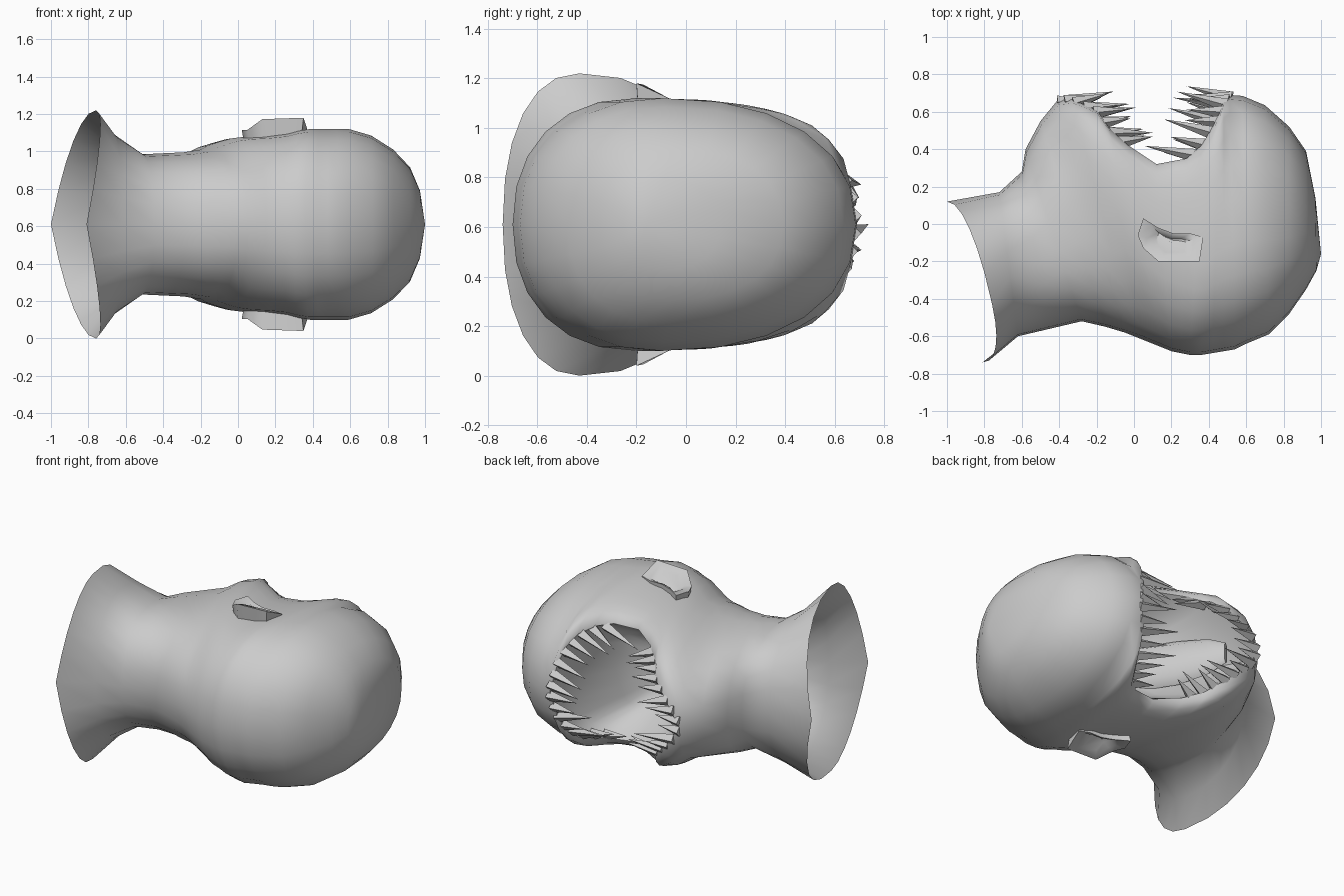
import bpy, bmesh, math, random
from mathutils import Vector, Matrix

if "Cube" in bpy.data.objects:
    bpy.data.objects.remove(bpy.data.objects["Cube"])

random.seed(4)
ZC = 0.61          # height of the symmetry plane
N = 6              # segments per quarter ring
skin_mat = bpy.data.materials.new("plain grey")
skin_mat.diffuse_color = (0.6, 0.6, 0.6, 1)
skin_mat.use_nodes = True
skin_mat.node_tree.nodes["Principled BSDF"].inputs["Base Color"].default_value = skin_mat.diffuse_color


def finish(bm, name, angle=50, recalc=True):
    bmesh.ops.remove_doubles(bm, verts=bm.verts, dist=0.0005)
    if recalc:
        bmesh.ops.recalc_face_normals(bm, faces=bm.faces)
    me = bpy.data.meshes.new(name)
    bm.to_mesh(me)
    bm.free()
    me.materials.append(skin_mat)
    ob = bpy.data.objects.new(name, me)
    bpy.context.collection.objects.link(ob)
    bpy.ops.object.select_all(action='DESELECT')
    ob.select_set(True)
    bpy.context.view_layer.objects.active = ob
    bpy.ops.object.shade_smooth_by_angle(angle=math.radians(angle))
    return ob


def bridge(bm, a, b, closed=False):
    n = len(a)
    for i in range(n if closed else n - 1):
        j = (i + 1) % n
        bm.faces.new((a[i], a[j], b[j], b[i]))


# Rings from neck to crown: face-side x, y, mouth half width, back x, y, half depth
rings = [
    (-1.0, .12, 0, -.81, -.74, .61),
    (-.72, .17, 0, -.62, -.60, .48),
    (-.60, .28, 0, -.45, -.56, .375),
    (-.58, .40, 0, -.28, -.52, .38),
    (-.50, .55, 0, -.15, -.55, .385),
    (-.41, .66, 0, -.05, -.58, .40),
    (-.33, .665, .13, 0, -.60, .42),
    (-.20, .61, .25, .05, -.62, .445),
    (-.13, .51, .31, .10, -.64, .46),
    (-.03, .42, .35, .15, -.66, .47),
    (.12, .32, .37, .20, -.68, .475),
    (.28, .35, .38, .25, -.69, .485),
    (.36, .42, .37, .30, -.70, .50),
    (.42, .52, .34, .36, -.70, .51),
    (.46, .60, .27, .42, -.69, .51),
    (.48, .66, .16, .48, -.68, .51),
    (.51, .69, 0, .54, -.67, .51),
    (.58, .685, 0, .60, -.64, .51),
    (.70, .635, 0, .72, -.59, .475),
    (.83, .52, 0, .83, -.48, .40),
    (.92, .39, 0, .92, -.35, .305),
    (.97, .14, 0, .975, -.25, .18),
]
# Where along each ring the widest point lies
widest = {0: .64, 6: .5, 7: .44, 8: .42, 9: .42, 10: .45, 11: .5, 12: .55}
FIRST, LAST = 5, 16     # rings bounding the mouth


def ring_points(k):
    fx, fy, w, bx, by, h = rings[k]
    m, e = widest.get(k, .59), 2 / 2.25
    half = []
    for i in range(2 * N + 1):
        a = math.pi / 2 * i / N
        c, sn = abs(math.cos(a)) ** e, abs(math.sin(a)) ** e
        if i == N:
            c, sn = 0, 1
        if i <= N:
            s, z = m * (1 - c), w + (h - w) * sn
        else:
            s, z = m + (1 - m) * c, h * sn
        if i == 2 * N:
            z = 0
        bow = .12 * (z / h) if k == 0 else 0
        half.append((fx + (bx - fx) * s + bow, fy + (by - fy) * s, z))
    return ([Vector((x, y, ZC + z)) for x, y, z in half]
            + [Vector((x, y, ZC - z)) for x, y, z in half[-2::-1]])


# Head and flared open neck
bm = bmesh.new()
prev = None
for k in range(len(rings)):
    cur = [bm.verts.new(p) for p in ring_points(k)]
    if prev:
        bridge(bm, prev, cur)
    prev = cur
tip = bm.verts.new((1, -.16, ZC))
for a, b in zip(prev, prev[1:]):
    bm.faces.new((a, b, tip))
finish(bm, "head_and_neck", 60)

# Mouth lining: pocket running from the lips to the throat
lip = [Vector(r[:3]) for r in rings[FIRST:LAST + 1]]
loop = lip + [Vector((p.x, p.y, -p.z)) for p in lip[-2:0:-1]]
bm = bmesh.new()
prev = None
for fx, fy, fz in ((1, 1, 1), (1, .75, .88), (.65, .3, .65), (.3, .05, .35)):
    cur = [bm.verts.new((.1 + (p.x - .1) * fx, p.y * fy, ZC + p.z * fz)) for p in loop]
    if prev:
        bridge(bm, prev, cur, True)
    prev = cur
bm.faces.new(prev)
bmesh.ops.recalc_face_normals(bm, faces=bm.faces)
cap = min(bm.faces, key=lambda f: f.calc_center_median().y)
if cap.normal.y < 0:    # make the pocket face the mouth opening
    bmesh.ops.reverse_faces(bm, faces=bm.faces)
finish(bm, "mouth_lining", 60, recalc=False)

# Tongue: tapered slab lying on the lower jaw
bm = bmesh.new()
prev = None
for x, y, w, t in ((0, .05, .15, .05), (-.13, .25, .15, .04),
                   (-.22, .43, .12, .03), (-.27, .53, .07, .015)):
    cur = [bm.verts.new((x + dx * t, y + dx * t * .5, ZC + dz * w))
           for dx, dz in ((-1, -.8), (-1, .8), (0, 1), (1, .7), (1, -.7), (0, -1))]
    if prev:
        bridge(bm, prev, cur, True)
    else:
        bm.faces.new(cur)
    prev = cur
bm.faces.new(prev)
finish(bm, "tongue", 50)


def along(path, t):
    lens = [(b - a).length for a, b in zip(path, path[1:])]
    d = t * sum(lens)
    for a, b, l in zip(path, path[1:], lens):
        if d <= l:
            return a.lerp(b, d / l)
        d -= l
    return path[-1].copy()


# Teeth: jagged four-sided spikes along each lip
def teeth(name, path, count, direction, length):
    bm = bmesh.new()
    for side in (1, -1):
        for i in range(count):
            p = along(path, (i + .5) / count)
            u = Vector((direction, random.uniform(0, .3), -.25 * p.z / .3
                        + random.uniform(-.15, .15))).normalized()
            ln = length * random.uniform(.6, 1.1)
            p = Vector((p.x - direction * .02, p.y - .01, p.z * .95))
            c = p + u * ln / 2
            c.z = ZC + side * c.z
            u.z *= side
            mat = Matrix.Translation(c) @ u.to_track_quat('Z', 'Y').to_matrix().to_4x4()
            bmesh.ops.create_cone(bm, cap_ends=True, segments=4, radius1=.036,
                                  radius2=0, depth=ln, matrix=mat)
    finish(bm, name, 30)


upper = [Vector(r[:3]) for r in rings[LAST:10:-1]]
lower = [Vector(r[:3]) for r in rings[FIRST:10]]
teeth("upper_teeth", upper, 8, -1, .28)
teeth("lower_teeth", lower, 8, 1, .25)

# Ears: tilted cups on both sides
outline = [(.02, -.06), (.05, .03), (.13, -.02), (.21, -.05), (.30, -.05),
           (.37, -.07), (.35, -.20), (.13, -.20), (.05, -.13)]
cx, cy = .2, -.11
bm = bmesh.new()
for side in (1, -1):
    prev = None
    for scale, drop in ((.85, None), (1, 0), (.7, .005), (.45, .03)):
        cur = []
        for x, y in outline:
            rim = max(.505, min(.57, .48 + .75 * (x - .02)) - max(0, y + .17) * .6)
            z = .36 if drop is None else rim - drop
            cur.append(bm.verts.new((cx + (x - cx) * scale, cy + (y - cy) * scale,
                                     ZC + side * z)))
        if prev:
            bridge(bm, prev, cur, True)
        else:
            bm.faces.new(cur)
        prev = cur
    bm.faces.new(prev)
finish(bm, "ears", 50)
